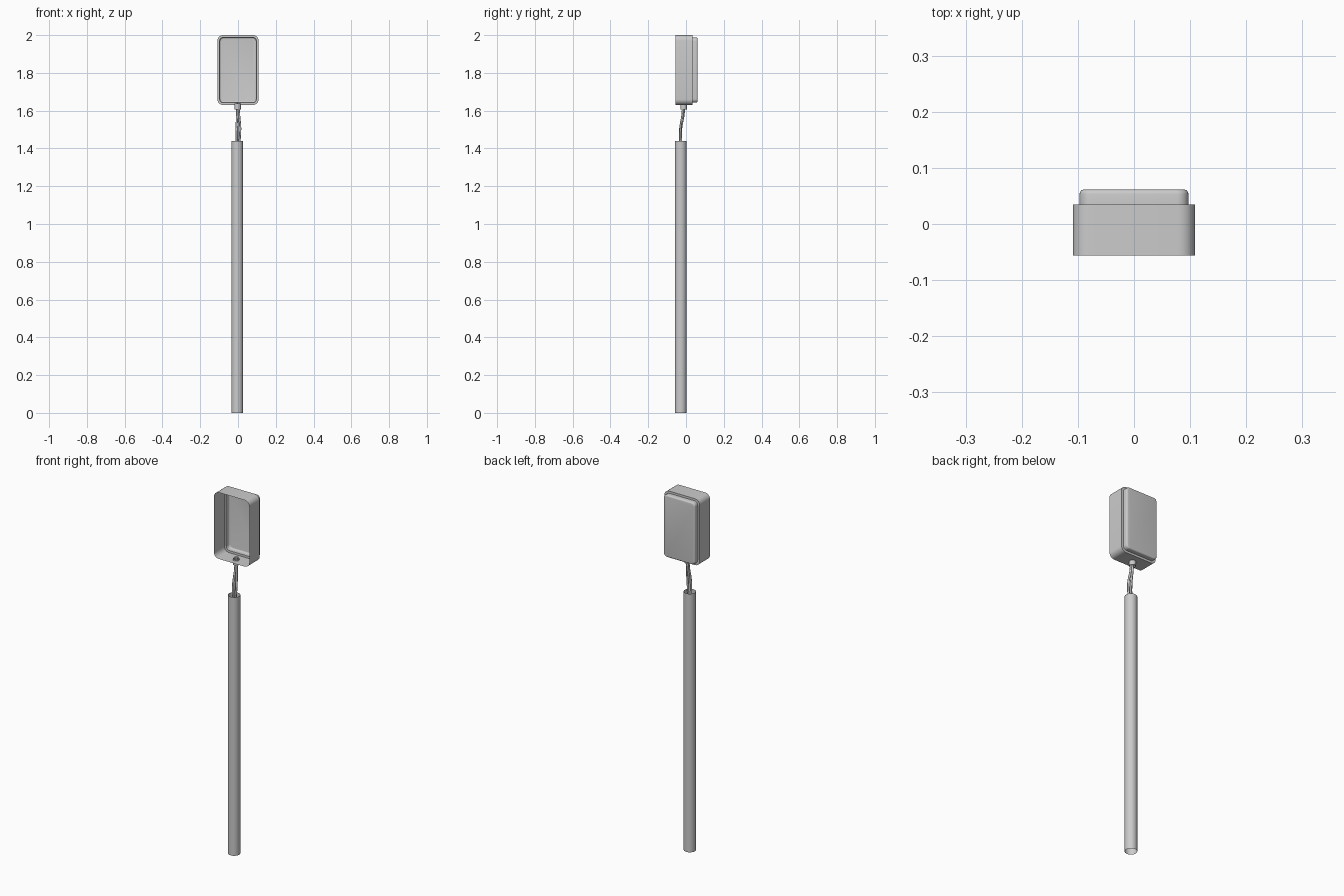
import bpy, bmesh, math

if "Cube" in bpy.data.objects:
    bpy.data.objects.remove(bpy.data.objects["Cube"])


def finish(name, bm):
    bmesh.ops.recalc_face_normals(bm, faces=bm.faces[:])
    me = bpy.data.meshes.new(name)
    bm.to_mesh(me)
    bm.free()
    ob = bpy.data.objects.new(name, me)
    bpy.context.collection.objects.link(ob)
    smooth(ob)
    return ob


def smooth(ob):
    bpy.ops.object.select_all(action='DESELECT')
    ob.select_set(True)
    bpy.context.view_layer.objects.active = ob
    bpy.ops.object.shade_smooth_by_angle(angle=math.radians(35))


def rounded_rect(hw, hh, r, steps=6):
    pts = []
    for k, (sx, sz) in enumerate(((1, 1), (-1, 1), (-1, -1), (1, -1))):
        for i in range(steps + 1):
            a = math.pi / 2 * (k + i / steps)
            pts.append((sx * (hw - r) + r * math.cos(a), sz * (hh - r) + r * math.sin(a)))
    return pts


def loft(bm, rings):
    loops = [[bm.verts.new(p) for p in ring] for ring in rings]
    for a, b in zip(loops, loops[1:]):
        n = len(a)
        for i in range(n):
            bm.faces.new((a[i], a[(i + 1) % n], b[(i + 1) % n], b[i]))
    return loops


def tube(name, x, y, levels, sides):
    bm = bmesh.new()
    loft(bm, [[(x + r * math.cos(2 * math.pi * i / sides), y + r * math.sin(2 * math.pi * i / sides), z)
               for i in range(sides)] for r, z in levels])
    return finish(name, bm)


# Box shell open to the front: side wall, inward step, rounded back pan
bm = bmesh.new()
sections = [(0, -0.056), (0, 0.035), (0.012, 0.035)]
bev = 0.008
for i in range(5):
    a = math.pi / 2 * i / 4
    sections.append((0.012 + bev * (1 - math.cos(a)), 0.0535 + bev * math.sin(a)))
rings = []
for inset, y in sections:
    outline = rounded_rect(0.109 - inset, 0.185 - inset, 0.03 - inset * 0.8)
    rings.append([(x, y, 1.815 + z) for x, z in outline])
bm.faces.new(loft(bm, rings)[-1])
finish("meter_box", bm)

# Open conduit pole
tube("conduit_pole", -0.004, -0.028, [(0.031, 0), (0.031, 1.44)], 32)

# Gland through the box floor
tube("cable_gland", -0.002, -0.013,
     [(0.013, 1.605), (0.017, 1.605), (0.017, 1.637), (0.013, 1.637), (0.013, 1.605)], 16)

# Cables bending from the pole into the gland
paths = [
    [(-0.009, -0.030, 1.41), (-0.008, -0.031, 1.50), (-0.005, -0.018, 1.58), (-0.006, -0.012, 1.645)],
    [(0.006, -0.031, 1.41), (0.012, -0.029, 1.51), (0.006, -0.019, 1.58), (0.004, -0.015, 1.645)],
    [(-0.003, -0.025, 1.41), (-0.002, -0.026, 1.50), (-0.001, -0.013, 1.58), (0.000, -0.007, 1.645)],
]
for n, path in enumerate(paths):
    cu = bpy.data.curves.new("cable", 'CURVE')
    cu.dimensions = '3D'
    cu.bevel_depth = 0.0055
    cu.bevel_resolution = 2
    cu.use_fill_caps = True
    sp = cu.splines.new('BEZIER')
    sp.bezier_points.add(len(path) - 1)
    for bp, p in zip(sp.bezier_points, path):
        bp.co = p
        bp.handle_left_type = bp.handle_right_type = 'AUTO'
    ob = bpy.data.objects.new(f"cable_{n + 1}", cu)
    bpy.context.collection.objects.link(ob)
